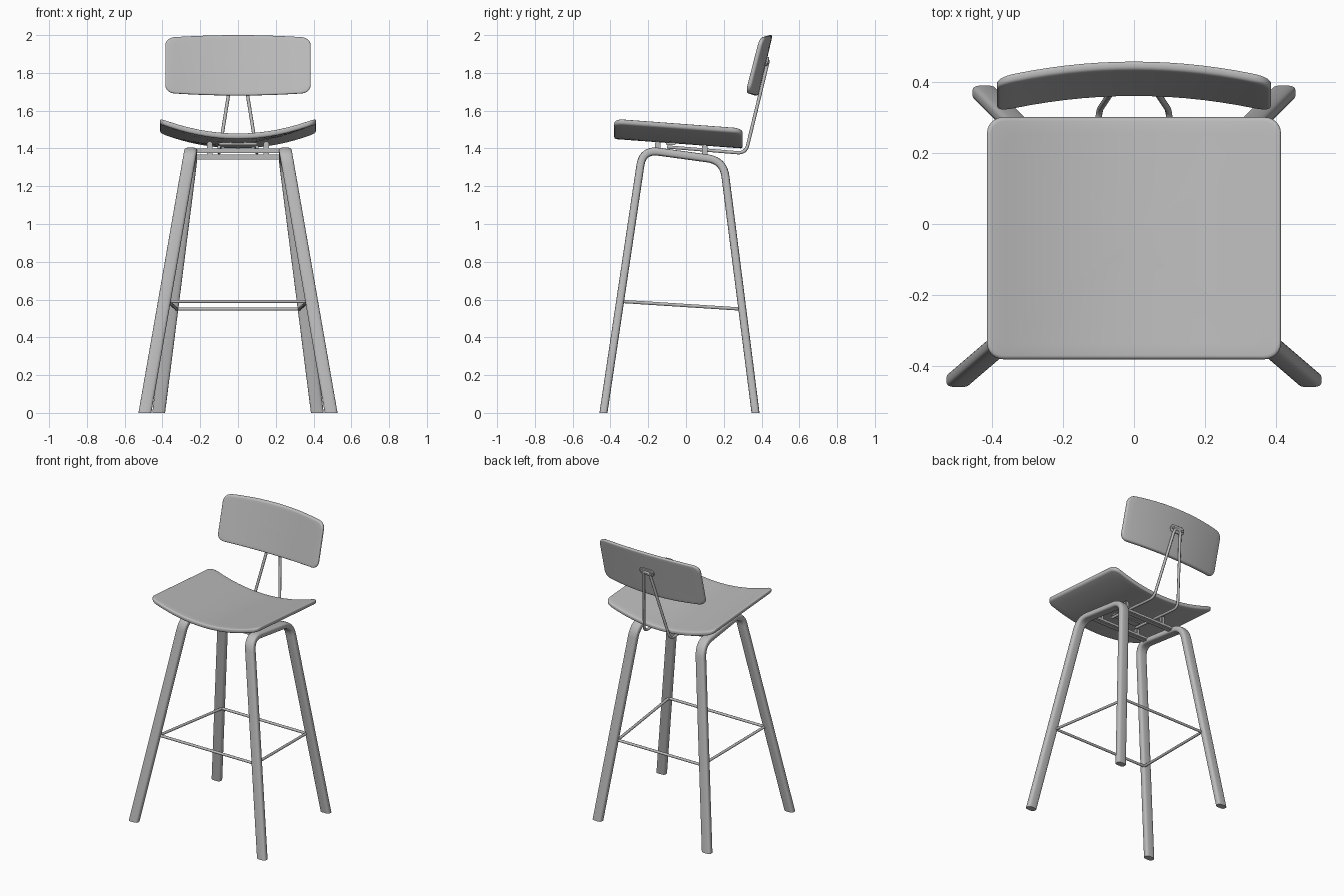
import bpy, bmesh, math
from mathutils import Vector

if "Cube" in bpy.data.objects:
    bpy.data.objects.remove(bpy.data.objects["Cube"])

grey = bpy.data.materials.new("soft grey")
grey.diffuse_color = (0.5, 0.5, 0.5, 1)
grey.use_nodes = True
grey.node_tree.nodes["Principled BSDF"].inputs["Base Color"].default_value = grey.diffuse_color


def finish(bm, name, angle=40):
    bmesh.ops.recalc_face_normals(bm, faces=bm.faces)
    me = bpy.data.meshes.new(name)
    bm.to_mesh(me)
    bm.free()
    ob = bpy.data.objects.new(name, me)
    bpy.context.collection.objects.link(ob)
    me.materials.append(grey)
    bpy.ops.object.select_all(action='DESELECT')
    ob.select_set(True)
    bpy.context.view_layer.objects.active = ob
    bpy.ops.object.shade_smooth_by_angle(angle=math.radians(angle))
    return ob


def fillet(pts, d, n=8):
    """Round the inner corners of a polyline."""
    pts = [Vector(p) for p in pts]
    out = [pts[0]]
    for a, p, b in zip(pts, pts[1:], pts[2:]):
        k = min(d, (a - p).length * .45, (b - p).length * .45)
        s, e = p + (a - p).normalized() * k, p + (b - p).normalized() * k
        for i in range(n + 1):
            t = i / n
            out.append(s * (1 - t) ** 2 + p * 2 * t * (1 - t) + e * t * t)
    return out + [pts[-1]]


def bridge(bm, a, b):
    n = len(a)
    for i in range(n):
        bm.faces.new((a[i], a[(i + 1) % n], b[(i + 1) % n], b[i]))


def rod(name, pts, r):
    cu = bpy.data.curves.new(name, 'CURVE')
    cu.dimensions = '3D'
    cu.bevel_depth, cu.bevel_resolution, cu.use_fill_caps = r, 3, True
    sp = cu.splines.new('POLY')
    sp.points.add(len(pts) - 1)
    for q, p in zip(sp.points, pts):
        q.co = (*p, 1)
    tmp = bpy.data.objects.new(name + "_curve", cu)
    bpy.context.collection.objects.link(tmp)
    bpy.context.view_layer.update()
    me = bpy.data.meshes.new_from_object(tmp.evaluated_get(bpy.context.evaluated_depsgraph_get()))
    bm = bmesh.new()
    bm.from_mesh(me)
    bpy.data.objects.remove(tmp)
    bpy.data.meshes.remove(me)
    return finish(bm, name)


def outline(hx, hy, r, n=14):
    """Rounded rectangle with sampled sides."""
    arcs = []
    for k, (sx, sy) in enumerate(((1, 1), (-1, 1), (-1, -1), (1, -1))):
        for i in range(7):
            a = math.pi / 2 * (k + i / 6)
            arcs.append((sx * (hx - r) + r * math.cos(a), sy * (hy - r) + r * math.sin(a)))
    pts = []
    for i, p in enumerate(arcs):
        pts.append(p)
        if i % 7 == 6:
            q = arcs[(i + 1) % len(arcs)]
            pts += [(p[0] + (q[0] - p[0]) * j / n, p[1] + (q[1] - p[1]) * j / n) for j in range(1, n)]
    return pts


def panel(name, hx, hy, r, thick, e, place):
    """Bent slab with softened rim; place maps (u, v, w) to space."""
    bm = bmesh.new()
    inner = [.15, .3, .45, .6, .75, .9]
    layers = [(s, e, 0) for s in inner]
    for i in range(5):
        a = math.pi / 2 * i / 4
        layers.append((1, e * (1 - math.sin(a)), e * (1 - math.cos(a))))
    layers += [(s, i, thick - w) for s, i, w in reversed(layers)]
    rings = []
    for s, inset, w in layers:
        ring = outline(hx - inset, hy - inset, r - inset * .5)
        rings.append([bm.verts.new(place(u * s, v * s, w)) for u, v in ring])
    for a, b in zip(rings, rings[1:]):
        bridge(bm, a, b)
    for ring, w in ((rings[0], 0), (rings[-1], thick)):
        c = bm.verts.new(place(0, 0, w))
        for i in range(len(ring)):
            bm.faces.new((ring[i], ring[(i + 1) % len(ring)], c))
    return finish(bm, name, 60)


def box(name, loc, size):
    bm = bmesh.new()
    bmesh.ops.create_cube(bm, size=1)
    for v in bm.verts:
        v.co = Vector([c * s for c, s in zip(v.co, size)]) + Vector(loc)
    bmesh.ops.bevel(bm, geom=bm.edges[:], offset=min(size) * .2, segments=2, affect='EDGES')
    return finish(bm, name)


# Bent side frames: front leg, top rail and back leg in one sweep
def side_frame(name, sx):
    path = fillet([(sx * .493, -.437, 0), (sx * .25, -.229, 1.394),
                   (sx * .25, .198, 1.336), (sx * .42, .368, 0)], .085, 10)
    bm = bmesh.new()
    rings = []
    for i, p in enumerate(path):
        t = (path[min(i + 1, len(path) - 1)] - path[max(i - 1, 0)]).normalized()
        nrm = Vector((0, -t.z, t.y)).normalized()
        ring = []
        for k in range(24):
            a = 2 * math.pi * k / 24
            c, s = math.cos(a), math.sin(a)
            u = .034 * math.copysign(abs(c) ** .6, c)
            v = .021 * math.copysign(abs(s) ** .6, s)
            q = p + Vector((u, 0, 0)) + nrm * v
            if i in (0, len(path) - 1):      # feet cut flat on the floor
                q -= t * (q.z / t.z)
            ring.append(bm.verts.new(q))
        rings.append(ring)
    for a, b in zip(rings, rings[1:]):
        bridge(bm, a, b)
    bm.faces.new(rings[0])
    bm.faces.new(rings[-1])
    finish(bm, name)


for sx, side in ((-1, "left"), (1, "right")):
    side_frame(side + "_leg_frame", sx)
    rod(side + "_foot_rail", [(sx * .37, -.338, .59), (sx * .325, .288, .55)], .009)

# Front and back foot rails
rod("front_foot_rail", [(-.38, -.338, .59), (.38, -.338, .59)], .009)
rod("back_foot_rail", [(-.335, .288, .55), (.335, .288, .55)], .009)

# Cross bars and spacer pads below the seat
for name, y, z, top in (("front", -.15, 1.388, 1.438), ("back", .1, 1.354, 1.42)):
    box(name + "_cross_bar", (0, y, z), (.46, .04, .026))
    for sx in (-1, 1):
        box(name + "_spacer", (sx * .15, y, (z + top) / 2), (.03, .03, top - z))
box("seat_mount_plate", (0, -.08, 1.425), (.2, .05, .014))

# Seat: curved across, sloping down to the back
panel("seat", .413, .34, .045, .03, .011,
      lambda u, v, w: Vector((u, v - .04, 1.425 - .0735 * v + .08 * (u / .413) ** 2 + w)))

# Backrest: curved around the sitter and leaning back
panel("backrest", .385, .16, .045, .026, .01,
      lambda u, v, w: Vector((u, .395 + .234 * v - .045 * (u / .385) ** 2 + w,
                              1.84 + v * (1 - .09 * (u / .385) ** 2))))

# Bent wire carrying the backrest
half = [(-.1, -.1, 1.408), (-.1, .316, 1.374), (-.022, .434, 1.86)]
rod("backrest_wire", fillet(half + [(-x, y, z) for x, y, z in reversed(half)], .045), .009)

# Oval plate and screws on the back of the backrest
panel("backrest_plate", .055, .024, .0235, .012, .004,
      lambda u, v, w: Vector((u, .424 + .234 * v + w, 1.86 + v)))
for sx in (-1, 1):
    rod("plate_screw", [(sx * .036, .43, 1.86), (sx * .036, .443, 1.857)], .009)
